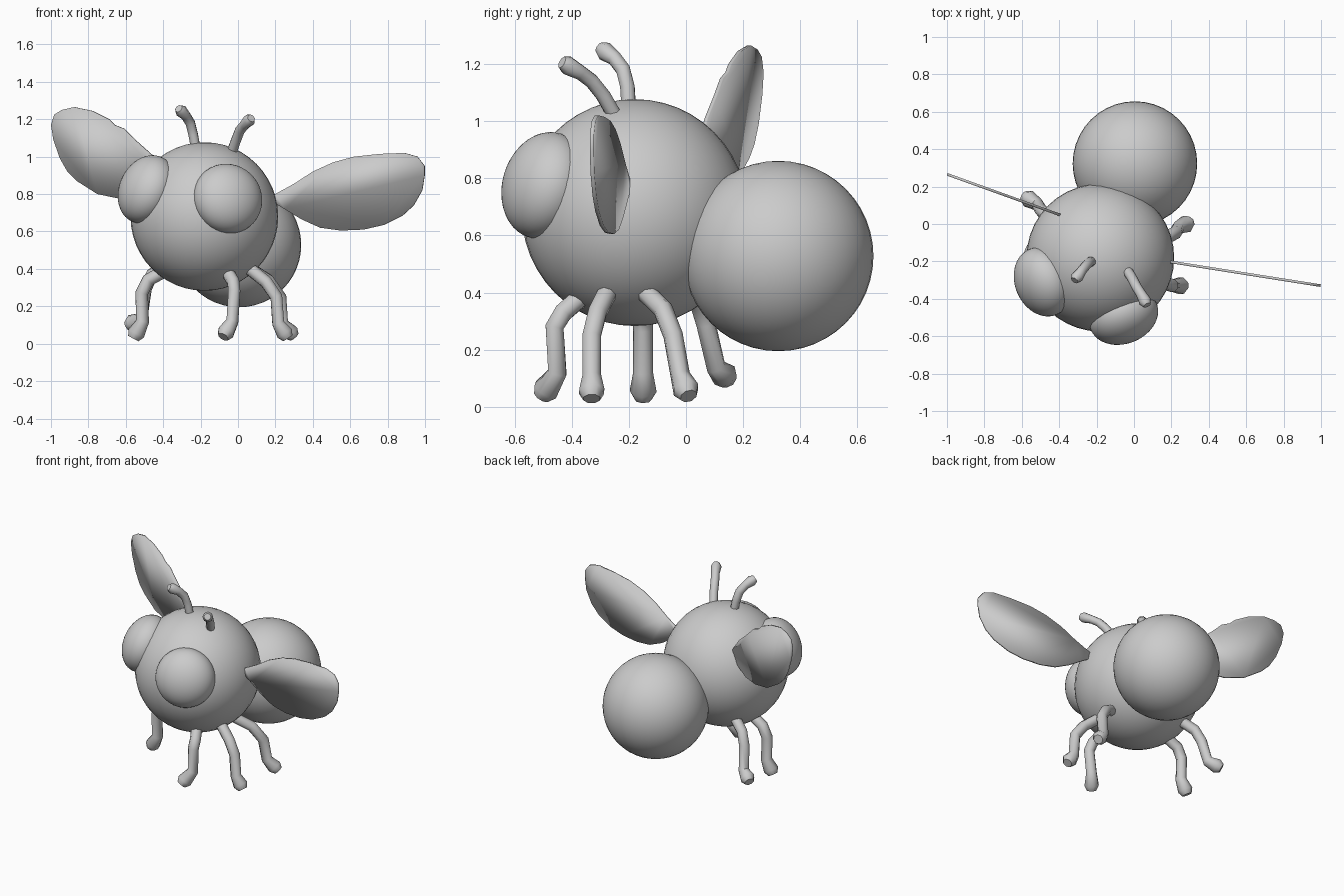
import bpy, bmesh
from mathutils import Vector

if "Cube" in bpy.data.objects:
    bpy.data.objects.remove(bpy.data.objects["Cube"])

BODY = Vector((-0.18, -0.18, 0.68))


def smooth(obj, angle=0.7):
    bpy.ops.object.select_all(action='DESELECT')
    obj.select_set(True)
    bpy.context.view_layer.objects.active = obj
    bpy.ops.object.shade_smooth_by_angle(angle=angle)


def ball(name, centre, radii, axis=(0, 0, 1)):
    """Ellipsoid whose local z points along axis."""
    bpy.ops.mesh.primitive_uv_sphere_add(segments=40, ring_count=24, radius=1, location=centre)
    obj = bpy.context.object
    obj.name = name
    obj.scale = radii
    obj.rotation_euler = Vector(axis).to_track_quat('Z', 'Y').to_euler()
    smooth(obj)
    return obj


def limb(name, points, radius, knob):
    """Bent round tube that ends in a short knob."""
    pts = [Vector(p) for p in points]
    end = (pts[-1] - pts[-2]).normalized()
    pts += [pts[-1] + end * radius * 0.9]
    radii = [1.0] * (len(pts) - 2) + [knob, 0.65 * knob]
    curve = bpy.data.curves.new(name, 'CURVE')
    curve.dimensions = '3D'
    curve.bevel_depth = radius
    curve.bevel_resolution = 2
    curve.use_fill_caps = True
    spline = curve.splines.new('POLY')
    spline.points.add(len(pts) - 1)
    for sp, p, r in zip(spline.points, pts, radii):
        sp.co = (*p, 1)
        sp.radius = r
    obj = bpy.data.objects.new(name, curve)
    bpy.context.collection.objects.link(obj)
    bpy.ops.object.select_all(action='DESELECT')
    obj.select_set(True)
    bpy.context.view_layer.objects.active = obj
    bpy.ops.object.convert(target='MESH')
    smooth(bpy.context.object, 0.9)


def wing(name, outline, x0, y0, slope):
    """Thin leaf in an upright plane, outline given as (x, z)."""
    bm = bmesh.new()
    bm.faces.new([bm.verts.new((x, y0 + slope * (x - x0), z)) for x, z in outline])
    mesh = bpy.data.meshes.new(name)
    bm.to_mesh(mesh)
    bm.free()
    obj = bpy.data.objects.new(name, mesh)
    bpy.context.collection.objects.link(obj)
    mod = obj.modifiers.new("thickness", 'SOLIDIFY')
    mod.thickness = 0.014
    mod.offset = 0
    smooth(obj, 0.5)


# Body and abdomen
ball("body", BODY, (0.395, 0.395, 0.397))
ball("abdomen", (0.005, 0.323, 0.528), (0.333, 0.333, 0.333))

# Eyes: domes flattened along the direction away from the body
for name, c in (("right_eye", (-0.055, -0.495, 0.775)), ("left_eye", (-0.487, -0.31, 0.825))):
    ball(name, c, (0.19, 0.19, 0.14), Vector(c) - BODY)

# Wings
wing("right_wing", [(0.17, 0.78), (0.2, 0.80), (0.3, 0.855), (0.4, 0.92), (0.51, 0.97),
                    (0.62, 1.0), (0.76, 1.015), (0.89, 1.02), (0.96, 1.0), (0.998, 0.95),
                    (0.998, 0.9), (0.985, 0.82), (0.94, 0.74), (0.88, 0.685), (0.78, 0.635),
                    (0.67, 0.61), (0.55, 0.605), (0.44, 0.62), (0.34, 0.665), (0.25, 0.72),
                    (0.19, 0.755)], 0.21, -0.205, -0.158)
wing("left_wing", [(-0.38, 0.90), (-0.46, 1.01), (-0.55, 1.09), (-0.61, 1.15), (-0.66, 1.17),
                   (-0.69, 1.2), (-0.78, 1.245), (-0.875, 1.265), (-0.94, 1.25), (-0.98, 1.225),
                   (-0.998, 1.17), (-0.985, 1.09), (-0.95, 0.99), (-0.91, 0.92), (-0.86, 0.87),
                   (-0.75, 0.80), (-0.63, 0.775), (-0.53, 0.785), (-0.45, 0.83),
                   (-0.39, 0.87)], -0.4, 0.05, -0.36)

# Antennae
limb("left_antenna", [(-0.225, -0.2, 1.04), (-0.24, -0.205, 1.12), (-0.255, -0.22, 1.18),
                      (-0.28, -0.25, 1.22), (-0.305, -0.285, 1.245)], 0.027, 1.25)
limb("right_antenna", [(-0.035, -0.25, 1.02), (-0.01, -0.29, 1.09), (0.01, -0.33, 1.14),
                       (0.035, -0.37, 1.17), (0.06, -0.415, 1.195)], 0.027, 1.25)

# Legs: bent down from the underside of the body, ending in feet
legs = {
    "front_leg": [(-0.06, -0.36, 0.39), (-0.025, -0.43, 0.33), (-0.02, -0.46, 0.28),
                  (-0.03, -0.45, 0.12), (-0.065, -0.49, 0.06)],
    "right_middle_leg": [(0.05, -0.27, 0.41), (0.15, -0.31, 0.33), (0.205, -0.33, 0.25),
                         (0.215, -0.33, 0.11), (0.25, -0.33, 0.055)],
    "right_rear_leg": [(0.05, -0.15, 0.41), (0.16, -0.08, 0.34), (0.225, -0.045, 0.25),
                       (0.235, -0.02, 0.11), (0.28, 0.0, 0.06)],
    "left_middle_leg": [(-0.39, -0.16, 0.39), (-0.48, -0.15, 0.34), (-0.515, -0.15, 0.27),
                        (-0.51, -0.15, 0.12), (-0.545, -0.15, 0.055)],
    "left_rear_leg": [(-0.37, 0.0, 0.43), (-0.46, 0.045, 0.37), (-0.495, 0.07, 0.29),
                      (-0.515, 0.105, 0.14), (-0.565, 0.135, 0.11)],
}
for name, path in legs.items():
    limb(name, path, 0.035, 1.35)
